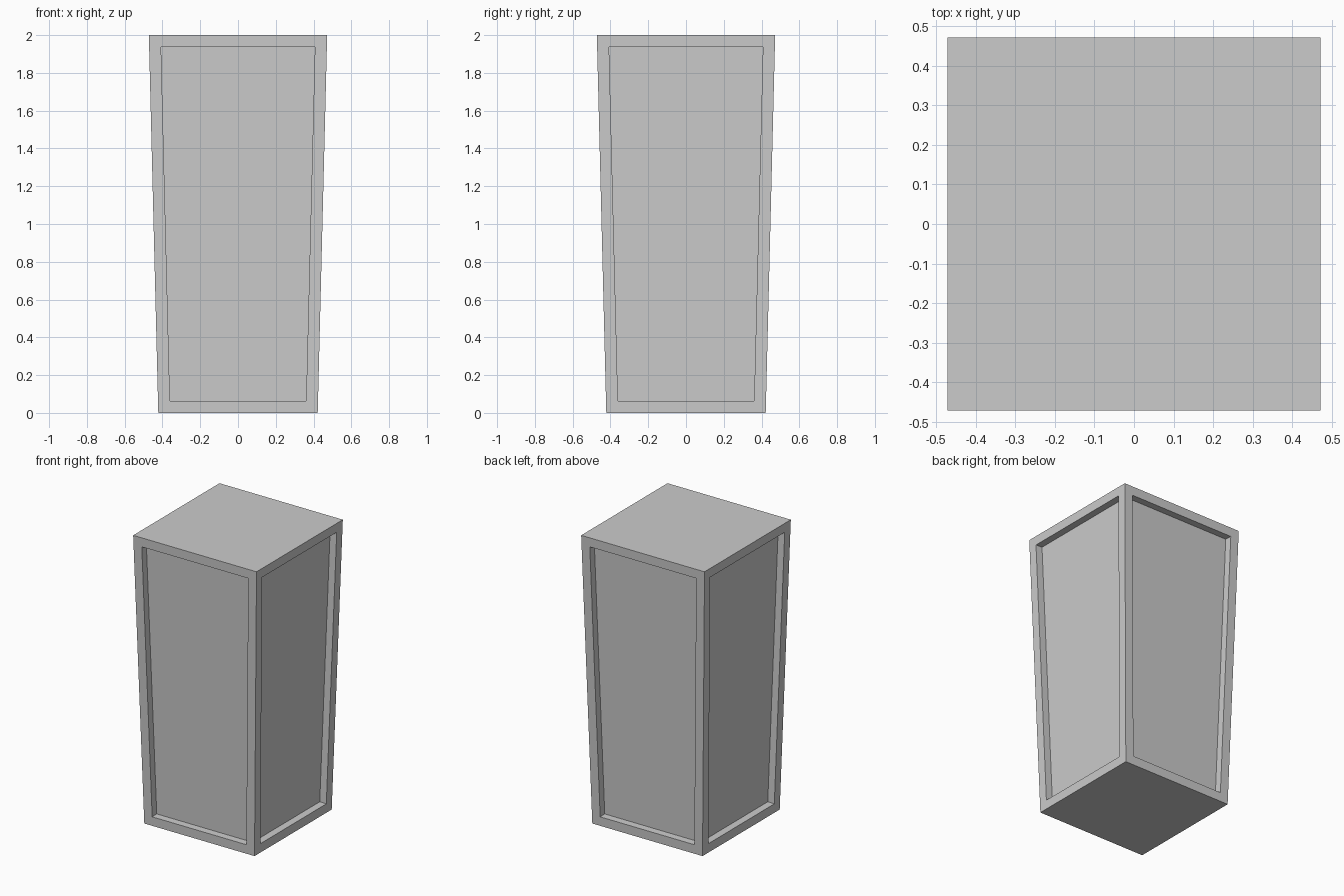
import bpy, bmesh

if "Cube" in bpy.data.objects:
    bpy.data.objects.remove(bpy.data.objects["Cube"])

BOTTOM, TOP, HEIGHT = 0.422, 0.472, 2.0   # half widths and height
FRAME, DEPTH = 0.063, 0.05                # rim width and recess depth

# Tapered square body
bm = bmesh.new()
bmesh.ops.create_cube(bm, size=2)
for v in bm.verts:
    half = TOP if v.co.z > 0 else BOTTOM
    v.co.x *= half
    v.co.y *= half
    v.co.z = HEIGHT if v.co.z > 0 else 0
bm.normal_update()

# Recessed panel on each of the four sides
sides = [f for f in bm.faces if abs(f.normal.z) < 0.5]
bmesh.ops.inset_individual(bm, faces=sides, thickness=FRAME, use_even_offset=True)
for panel in sides:
    push = -panel.normal.normalized() * DEPTH
    new = bmesh.ops.extrude_discrete_faces(bm, faces=[panel])["faces"][0]
    bmesh.ops.translate(bm, verts=new.verts[:], vec=push)

bmesh.ops.recalc_face_normals(bm, faces=bm.faces[:])
mesh = bpy.data.meshes.new("panelled_pedestal")
bm.to_mesh(mesh)
bm.free()
bpy.context.collection.objects.link(bpy.data.objects.new("panelled_pedestal", mesh))
